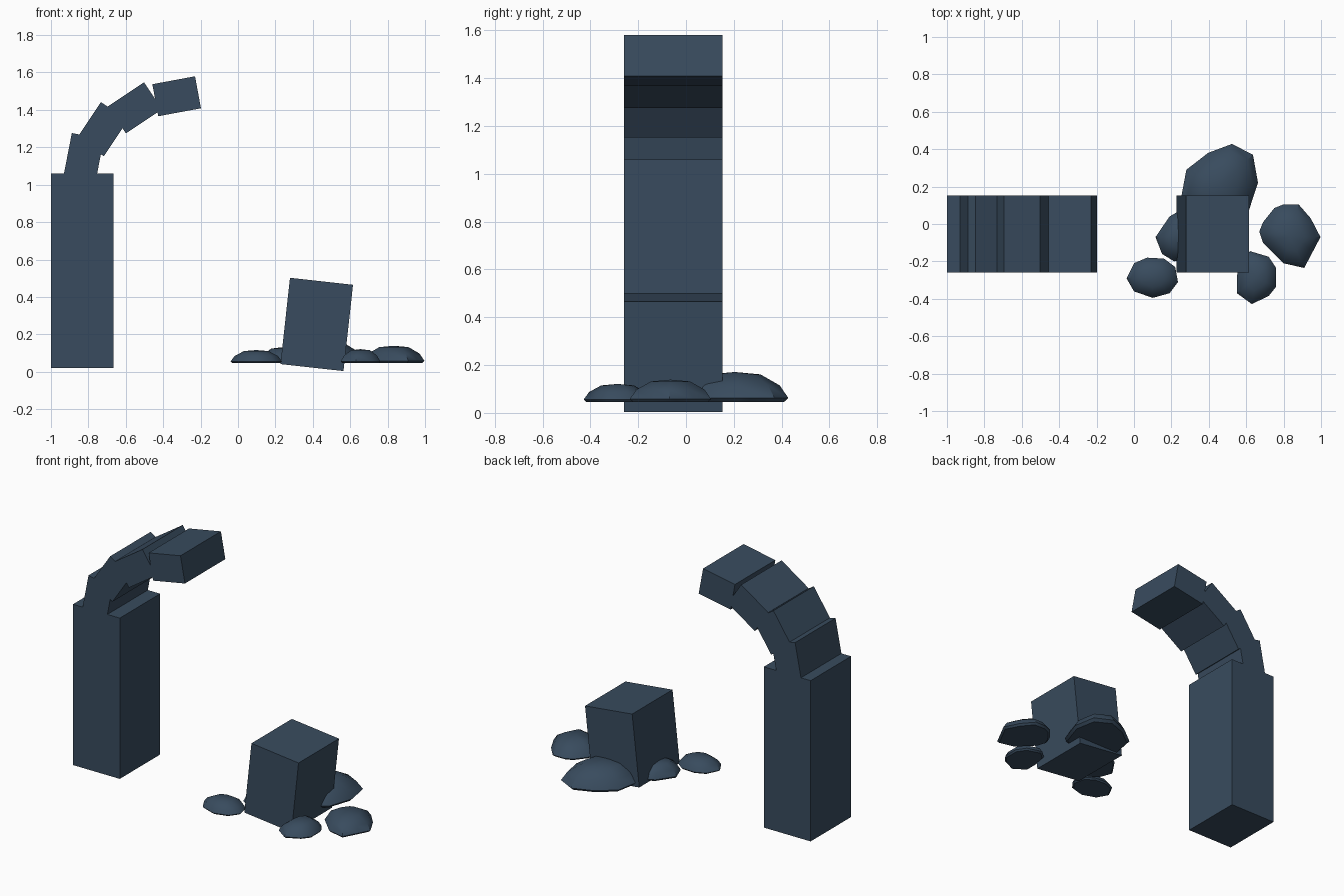
import bpy, bmesh, math

if "Cube" in bpy.data.objects:
    bpy.data.objects.remove(bpy.data.objects["Cube"])

stone = bpy.data.materials.new("slate blue stone")
stone.diffuse_color = (0.040, 0.071, 0.112, 1)
stone.use_nodes = True
stone.node_tree.nodes["Principled BSDF"].inputs["Base Color"].default_value = stone.diffuse_color

Y_MID, DEPTH = -0.053, 0.413


def finish(name, bm):
    bmesh.ops.recalc_face_normals(bm, faces=bm.faces)
    me = bpy.data.meshes.new(name)
    bm.to_mesh(me)
    bm.free()
    me.materials.append(stone)
    ob = bpy.data.objects.new(name, me)
    bpy.context.collection.objects.link(ob)
    return ob


def block(name, x, z, w, h, tilt=0):
    """Box of the common depth, tilted anticlockwise as seen from the front."""
    bm = bmesh.new()
    bmesh.ops.create_cube(bm, size=1)
    bmesh.ops.scale(bm, vec=(w, DEPTH, h), verts=bm.verts)
    ob = finish(name, bm)
    ob.location = (x, Y_MID, z)
    ob.rotation_euler.y = -math.radians(tilt)


def rubble(name, outline, height):
    """Flat-bottomed domed rock lofted from its plan outline."""
    bm = bmesh.new()
    n = len(outline)
    cx = (min(p[0] for p in outline) + max(p[0] for p in outline)) / 2
    cy = (min(p[1] for p in outline) + max(p[1] for p in outline)) / 2
    rings = []
    for s, t in ((0.92, 0), (1, 0.13), (0.84, 0.55), (0.48, 0.92)):
        rings.append([bm.verts.new((cx + (x - cx) * s, cy + (y - cy) * s, 0.046 + height * t))
                      for x, y in outline])
    bm.faces.new(rings[0])
    for a, b in zip(rings, rings[1:]):
        for i in range(n):
            j = (i + 1) % n
            bm.faces.new((a[i], a[j], b[j], b[i]))
    apex = bm.verts.new((cx, cy, 0.046 + height))
    for i in range(n):
        bm.faces.new((rings[-1][i], rings[-1][(i + 1) % n], apex))
    ob = finish(name, bm)
    bpy.ops.object.select_all(action='DESELECT')
    ob.select_set(True)
    bpy.context.view_layer.objects.active = ob
    bpy.ops.object.shade_smooth_by_angle(angle=math.radians(40))


# Standing pillar
block("pillar", -0.832, 0.54, 0.335, 1.04)

# Broken arch: four wedge stones curving over to the right
for i, (x, z, tilt) in enumerate(((-0.825, 1.146, 79), (-0.725, 1.297, 56.3),
                                  (-0.551, 1.411, 33.7), (-0.328, 1.473, 10.5))):
    block(f"arch_stone_{i + 1}", x, z, 0.232, 0.174, tilt)

# Broken stump of the other pillar
block("broken_stump", 0.421, 0.253, 0.339, 0.464, -6.3)

# Rubble around the stump
rubble("rubble_back", [(.28, .29), (.396, .38), (.524, .428), (.636, .37), (.663, .22),
                       (.61, .06), (.50, -.02), (.36, -.01), (.25, .13)], 0.125)
rubble("rubble_left", [(.115, -.07), (.19, .04), (.25, .075), (.33, .04), (.36, -.06),
                       (.31, -.17), (.215, -.20), (.15, -.16)], 0.085)
rubble("rubble_front_left", [(-.04, -.29), (.0, -.21), (.07, -.18), (.16, -.185), (.22, -.23),
                             (.235, -.31), (.19, -.37), (.10, -.395), (.0, -.36)], 0.07)
rubble("rubble_right", [(.67, -.04), (.69, .01), (.75, .085), (.80, .105), (.88, .105), (.945, .03),
                        (.997, -.07), (.96, -.14), (.91, -.235), (.80, -.21), (.69, -.10)], 0.093)
rubble("rubble_front_right", [(.55, -.28), (.57, -.19), (.62, -.145), (.72, -.175), (.76, -.235),
                              (.76, -.335), (.72, -.385), (.63, -.428), (.55, -.37)], 0.075)
